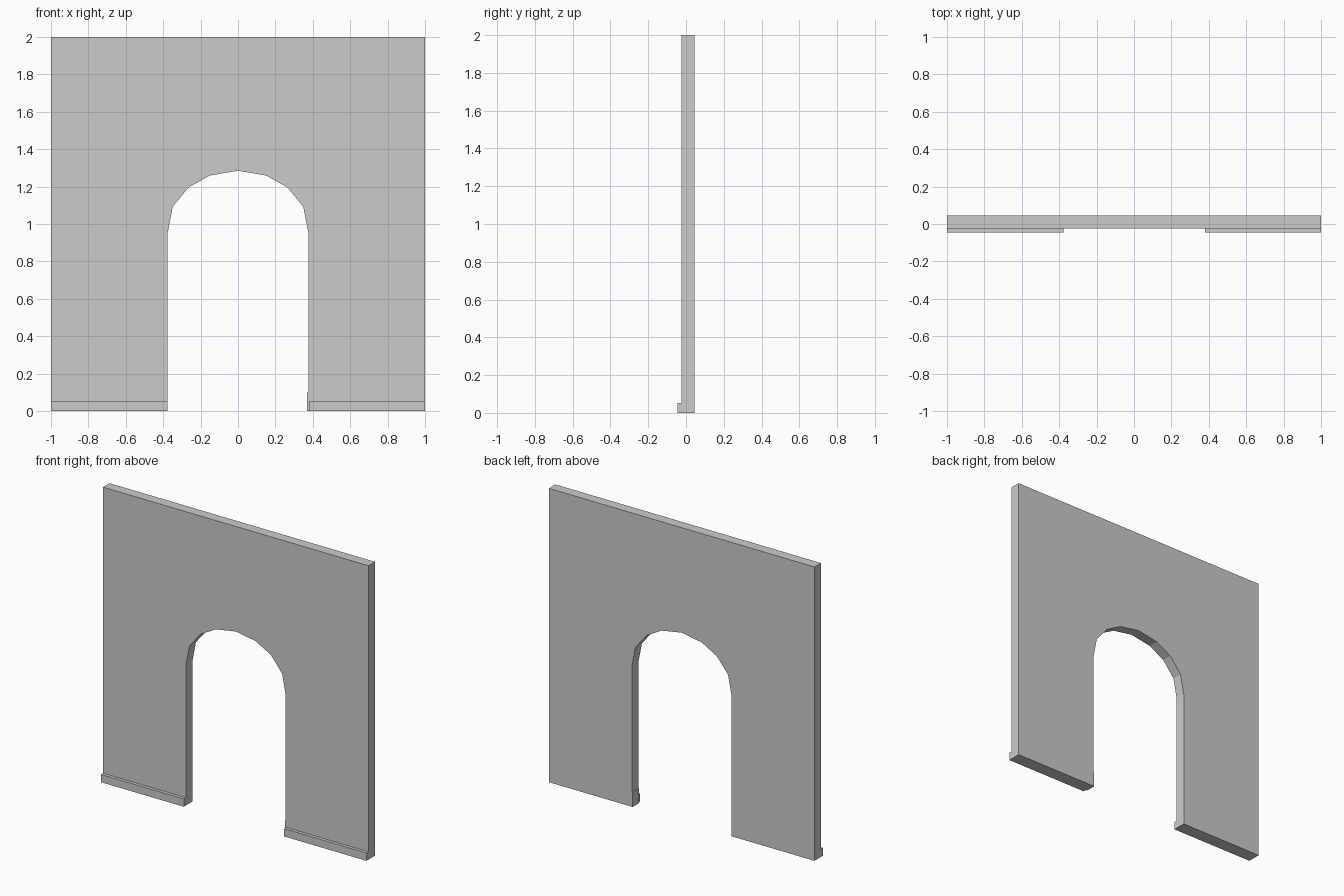
import bpy, bmesh

if "Cube" in bpy.data.objects:
    bpy.data.objects.remove(bpy.data.objects["Cube"])


def extrude_profile(name, points, y0, y1):
    """Extrude an x/z outline from y0 to y1."""
    bm = bmesh.new()
    face = bm.faces.new([bm.verts.new((x, y0, z)) for x, z in points])
    ext = bmesh.ops.extrude_face_region(bm, geom=[face])
    moved = [v for v in ext["geom"] if isinstance(v, bmesh.types.BMVert)]
    bmesh.ops.translate(bm, verts=moved, vec=(0, y1 - y0, 0))
    bmesh.ops.recalc_face_normals(bm, faces=bm.faces)
    mesh = bpy.data.meshes.new(name)
    bm.to_mesh(mesh)
    bm.free()
    obj = bpy.data.objects.new(name, mesh)
    bpy.context.collection.objects.link(obj)
    return obj


FRONT, WALL_FRONT, BACK = -0.046, -0.024, 0.046
HALF = 0.376

# Wall with an eight-sided arch; small plinth step at the foot of the right jamb
half_arch = [(-HALF, 0.953), (-0.349, 1.092), (-0.264, 1.196), (-0.151, 1.259)]
arch = half_arch + [(0, 1.285)] + [(-x, z) for x, z in reversed(half_arch)]
outline = ([(-1, 0), (-HALF, 0)] + arch
           + [(HALF, 0.1), (0.37, 0.1), (0.37, 0), (1, 0), (1, 2), (-1, 2)])
extrude_profile("arched_wall", outline, WALL_FRONT, BACK)

# Skirting boards along the front on both sides of the opening
for name, x0, x1 in (("skirting_left", -1, -HALF), ("skirting_right", 0.38, 1)):
    extrude_profile(name, [(x0, 0), (x1, 0), (x1, 0.053), (x0, 0.053)],
                    FRONT, WALL_FRONT)
